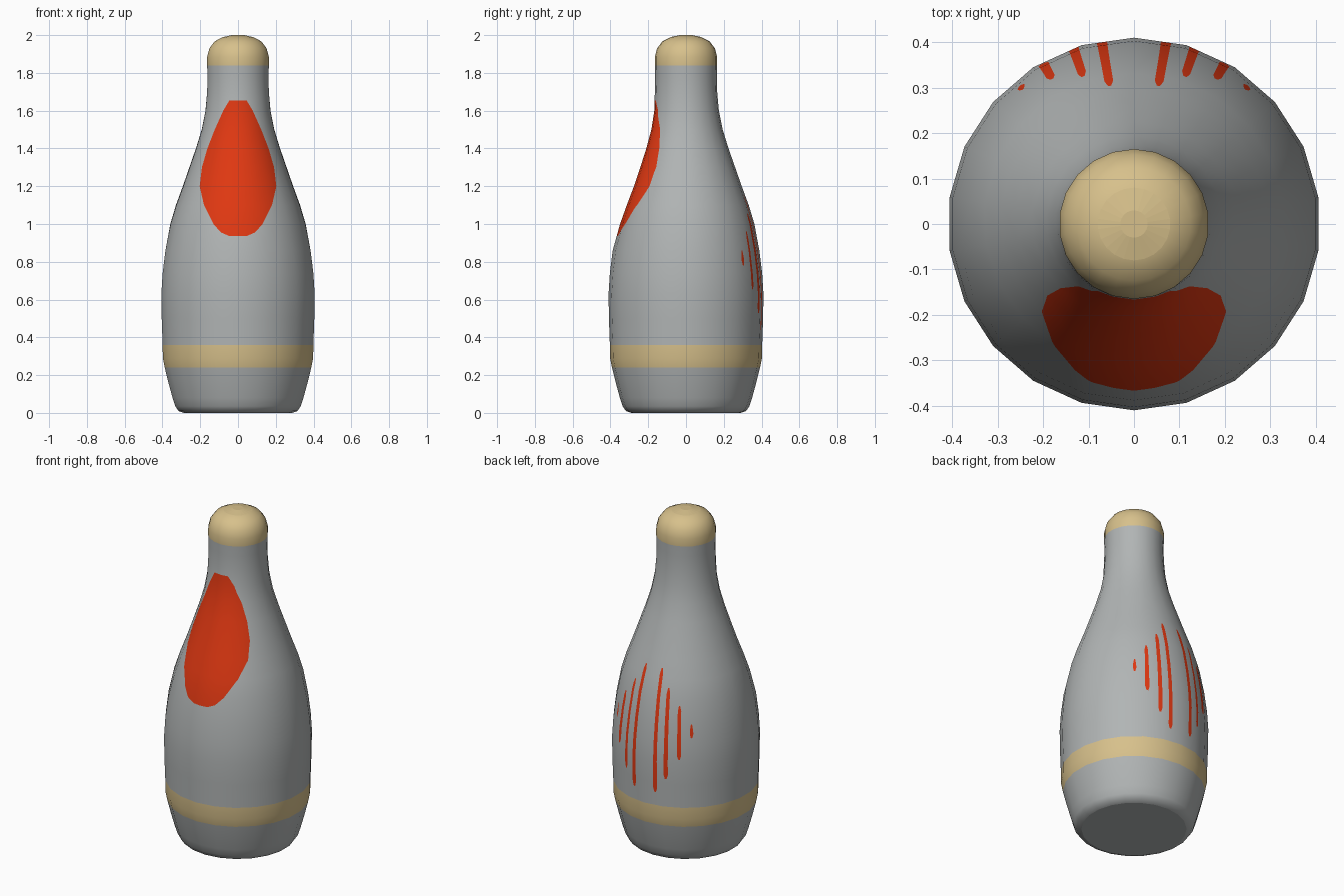
import bpy, bmesh, math
from mathutils import Vector

if "Cube" in bpy.data.objects:
    bpy.data.objects.remove(bpy.data.objects["Cube"])

SIDES = 22
# lathe profile (radius, height)
PROFILE = [(0.29, 0.0), (0.318, 0.01), (0.335, 0.035), (0.35, 0.08), (0.372, 0.16),
           (0.392, 0.24), (0.402, 0.29), (0.403, 0.36), (0.408, 0.5), (0.41, 0.63),
           (0.403, 0.74), (0.388, 0.86), (0.362, 1.0), (0.332, 1.1), (0.295, 1.2),
           (0.26, 1.3), (0.225, 1.4), (0.194, 1.5), (0.174, 1.6), (0.165, 1.7),
           (0.163, 1.78), (0.165, 1.84), (0.165, 1.885), (0.153, 1.93), (0.125, 1.967),
           (0.08, 1.99), (0.03, 2.0)]


def material(name, rgb):
    m = bpy.data.materials.new(name)
    m.diffuse_color = (*rgb, 1)
    m.use_nodes = True
    m.node_tree.nodes["Principled BSDF"].inputs["Base Color"].default_value = m.diffuse_color
    return m


def dent(angle, z):
    # slight flattening of the upper front
    if not 0.94 < z < 1.66:
        return 1.0
    window = math.sin(math.pi * (z - 0.94) / 0.72)
    return 1 - 0.07 * window ** 0.5 * max(0, -math.sin(angle))


# bottle body, spun from the profile
bm = bmesh.new()
rings = []
for r, z in PROFILE:
    ring = []
    for i in range(SIDES):
        a = math.pi / 2 + 2 * math.pi * i / SIDES
        k = r * dent(a, z)
        ring.append(bm.verts.new((k * math.cos(a), k * math.sin(a), z)))
    rings.append(ring)
for lo, hi in zip(rings, rings[1:]):
    for i in range(SIDES):
        j = (i + 1) % SIDES
        bm.faces.new((lo[i], lo[j], hi[j], hi[i]))
bm.faces.new(rings[0][::-1])
bm.faces.new(rings[-1])

# gold band and gold cap, chosen by height
for f in bm.faces:
    z = f.calc_center_median().z
    f.material_index = 1 if 0.24 < z < 0.36 or z > 1.84 else 0


def cut_patch(angle, outline, mat):
    """Cut a convex (sideways, height) outline, seen along the angle, and colour it."""
    out = Vector((math.cos(angle), math.sin(angle), 0))
    side = Vector((-out.y, out.x, 0))
    zs = [p[1] for p in outline]
    mid_z = (min(zs) + max(zs)) / 2
    inside = [f for f in bm.faces if f.calc_center_median().dot(out) > 0.03
              and max(v.co.z for v in f.verts) > min(zs)
              and min(v.co.z for v in f.verts) < max(zs)]
    centre = side * (sum(p[0] for p in outline) / len(outline)) + Vector((0, 0, mid_z))
    for p, q in zip(outline, outline[1:] + outline[:1]):
        a = side * p[0] + Vector((0, 0, p[1]))
        b = side * q[0] + Vector((0, 0, q[1]))
        n = (b - a).cross(out).normalized()
        if n.dot(centre - a) > 0:
            n = -n
        geom = set(inside)
        for f in inside:
            geom.update(f.edges)
            geom.update(f.verts)
        res = bmesh.ops.bisect_plane(bm, geom=list(geom), dist=1e-6, plane_co=a, plane_no=n)
        faces = {g for g in res['geom'] if isinstance(g, bmesh.types.BMFace)}
        faces |= {f for f in inside if f.is_valid}
        inside = [f for f in faces if (f.calc_center_median() - a).dot(n) < 0]
    for f in inside:
        f.material_index = mat


# red front panel
half = [(0.045, 0.936), (0.09, 0.955), (0.13, 1.0), (0.18, 1.1), (0.203, 1.2), (0.191, 1.3),
        (0.162, 1.4), (0.123, 1.5), (0.078, 1.6), (0.045, 1.655)]
cut_patch(-math.pi / 2, half + [(-x, z) for x, z in reversed(half)], 2)

# red stripes on the back, four each side
for deg, low, high, w in [(10, 0.44, 1.155, 0.012), (19, 0.53, 1.056, 0.012),
                          (29.5, 0.654, 0.962, 0.012), (39.5, 0.78, 0.86, 0.01)]:
    stripe = [(w * 0.4, low), (w, low + 0.025), (w * 0.8, high - 0.03), (w * 0.3, high)]
    stripe += [(-x, z) for x, z in reversed(stripe)]
    for s in (-1, 1):
        cut_patch(math.pi / 2 + s * math.radians(deg), stripe, 2)

mesh = bpy.data.meshes.new("bottle")
for f in bm.faces:
    f.smooth = True
bm.to_mesh(mesh)
bm.free()
bottle = bpy.data.objects.new("bottle", mesh)
bpy.context.collection.objects.link(bottle)
mesh.materials.append(material("grey", (0.44, 0.46, 0.46)))
mesh.materials.append(material("gold", (0.68, 0.53, 0.26)))
mesh.materials.append(material("red", (0.75, 0.04, 0.006)))

# round shading normals from the profile, so the cuts stay invisible
seg = [Vector((z2 - z1, r1 - r2)).normalized() for (r1, z1), (r2, z2) in zip(PROFILE, PROFILE[1:])]
ring_n = [(a + b).normalized() for a, b in zip([seg[0]] + seg, seg + [Vector((0, 1))])]


def shade_normal(co):
    for i in range(len(PROFILE) - 1):
        z1, z2 = PROFILE[i][1], PROFILE[i + 1][1]
        if co.z <= z2 + 1e-6:
            n = ring_n[i].lerp(ring_n[i + 1], min(1, max(0, (co.z - z1) / (z2 - z1))))
            break
    flat = Vector((co.x, co.y)).normalized() * n.x
    return Vector((flat.x, flat.y, n.y)).normalized()


normals = [None] * len(mesh.loops)
for p in mesh.polygons:
    for li in p.loop_indices:
        co = mesh.vertices[mesh.loops[li].vertex_index].co
        normals[li] = p.normal.copy() if abs(p.normal.z) > 0.98 else shade_normal(co)
mesh.normals_split_custom_set(normals)
